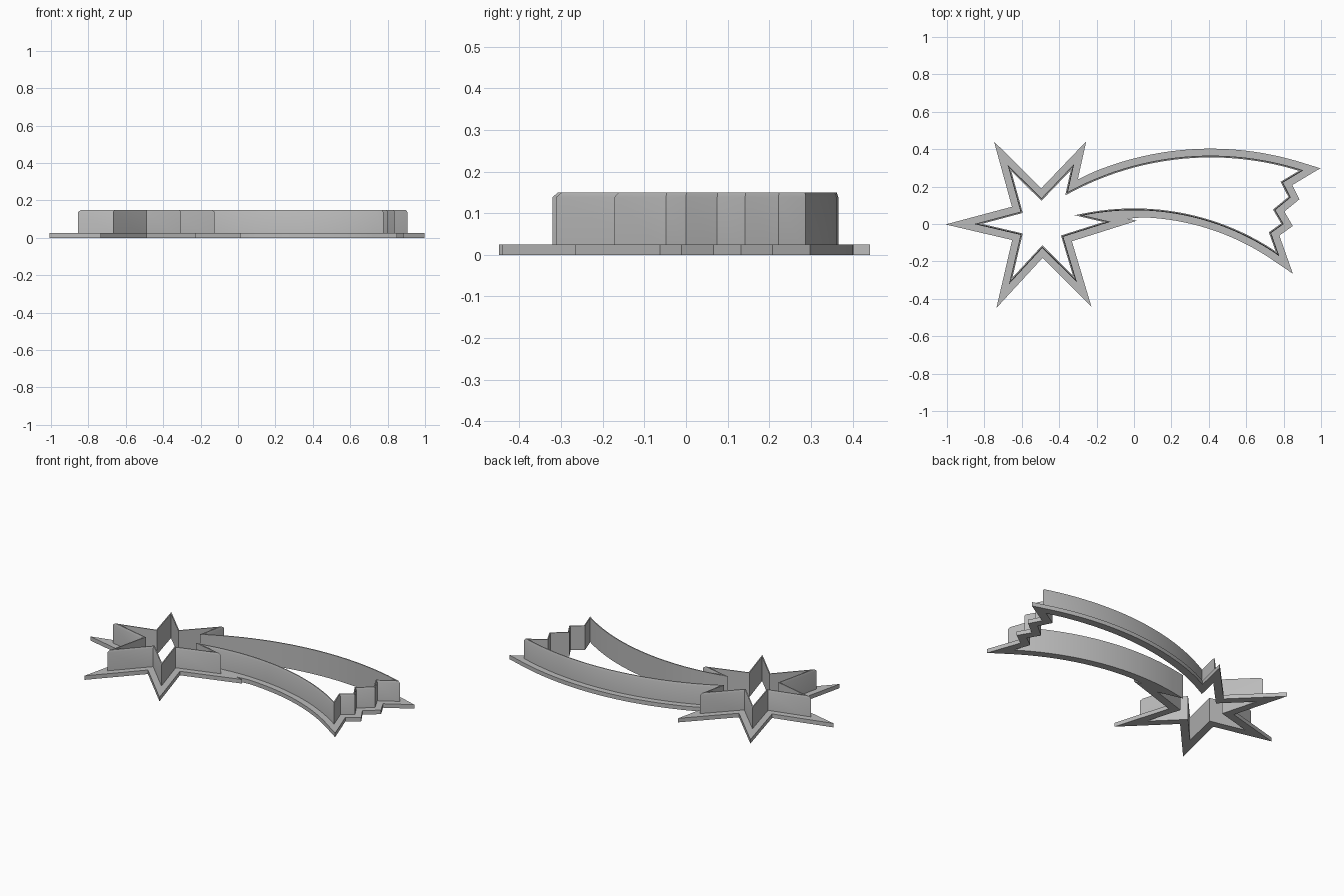
import bpy, bmesh, math
from mathutils import Vector

cube = bpy.data.objects.get("Cube")
if cube:
    bpy.data.objects.remove(cube, do_unlink=True)

WALL_HEIGHT, BEVEL_START, FLANGE_HEIGHT = 0.15, 0.138, 0.025
WALL_THICKNESS, BEVEL, FLANGE_WIDTH = 0.01, 0.004, 0.037

grey = bpy.data.materials.new("plain grey")
grey.use_nodes = True
colour = (0.5, 0.5, 0.5, 1)
grey.diffuse_color = colour
grey.node_tree.nodes["Principled BSDF"].inputs["Base Color"].default_value = colour


def arc(a, b, radius, steps=24):
    """Points on an upward-bulging arc from a to b, left to right."""
    a, b = Vector(a), Vector(b)
    chord = b - a
    down = Vector((chord.y, -chord.x)).normalized()
    centre = (a + b) / 2 + down * math.sqrt(radius ** 2 - (chord.length / 2) ** 2)
    start = math.atan2(*(a - centre).yx)
    end = math.atan2(*(b - centre).yx)
    angles = [start + (end - start) * i / steps for i in range(steps + 1)]
    return [centre + radius * Vector((math.cos(t), math.sin(t))) for t in angles]


def offset(points, distance):
    """Mitred offset of a clockwise outline; positive goes outward."""
    result = []
    for i, p in enumerate(points):
        d1 = (p - points[i - 1]).normalized()
        d2 = (points[(i + 1) % len(points)] - p).normalized()
        n1, n2 = Vector((-d1.y, d1.x)), Vector((-d2.y, d2.x))
        result.append(p + (n1 + n2) * distance / (1 + n1.dot(n2)))
    return result


# Outline parts, clockwise from the star's far point
star_top = [(-0.855, 0), (-0.607, 0.066), (-0.676, 0.317), (-0.495, 0.138), (-0.32, 0.321)]
tail_end = [(0.797, 0.222), (0.838, 0.142), (0.756, 0.075), (0.80, 0), (0.733, -0.048)]
star_bottom = [(-0.125, 0.012), (-0.378, -0.068), (-0.305, -0.312),
               (-0.49, -0.128), (-0.668, -0.321), (-0.607, -0.058)]
upper_tail = arc((-0.353, 0.172), (0.906, 0.287), 1.6)
lower_tail = arc((-0.27, 0.046), (0.777, -0.172), 1.35)


def outline(upper, lower):
    corners = [[Vector(p) for p in part] for part in (star_top, tail_end, star_bottom)]
    return corners[0] + upper + corners[1] + lower[::-1] + corners[2]


def finish(obj):
    obj.data.materials.clear()
    obj.data.materials.append(grey)
    bpy.ops.object.select_all(action='DESELECT')
    obj.select_set(True)
    bpy.context.view_layer.objects.active = obj
    bpy.ops.object.shade_smooth_by_angle(angle=math.radians(20))


# Upright wall with a bevelled outer top edge
edge = outline(upper_tail, lower_tail)
inner = offset(edge, -WALL_THICKNESS)
rings = [(edge, 0), (edge, BEVEL_START), (offset(edge, -BEVEL), WALL_HEIGHT),
         (inner, WALL_HEIGHT), (inner, 0)]
bm = bmesh.new()
loops = [[bm.verts.new((p.x, p.y, z)) for p in ring] for ring, z in rings]
for k, low in enumerate(loops):
    high = loops[(k + 1) % len(loops)]
    for i in range(len(low)):
        j = (i + 1) % len(low)
        bm.faces.new((low[i], low[j], high[j], high[i]))
bmesh.ops.recalc_face_normals(bm, faces=bm.faces)
mesh = bpy.data.meshes.new("cutter_wall")
bm.to_mesh(mesh)
bm.free()
wall = bpy.data.objects.new("cutter_wall", mesh)
bpy.context.collection.objects.link(wall)
finish(wall)

# Flat flange around the foot, with the narrow corners left straight
rim = offset(outline(upper_tail[:1] + upper_tail[3:], lower_tail[:1] + lower_tail[7:]),
             FLANGE_WIDTH)
curve = bpy.data.curves.new("base_flange", 'CURVE')
curve.dimensions = '2D'
curve.fill_mode = 'BOTH'
curve.extrude = FLANGE_HEIGHT / 2
for loop in (rim, edge):
    spline = curve.splines.new('POLY')
    spline.points.add(len(loop) - 1)
    for point, p in zip(spline.points, loop):
        point.co = (p.x, p.y, 0, 1)
    spline.use_cyclic_u = True
flange = bpy.data.objects.new("base_flange", curve)
flange.location.z = FLANGE_HEIGHT / 2
bpy.context.collection.objects.link(flange)
bpy.ops.object.select_all(action='DESELECT')
flange.select_set(True)
bpy.context.view_layer.objects.active = flange
bpy.ops.object.convert(target='MESH')

# Weld the flange and point its faces outward
bm = bmesh.new()
bm.from_mesh(flange.data)
bmesh.ops.remove_doubles(bm, verts=bm.verts, dist=0.0001)
bmesh.ops.recalc_face_normals(bm, faces=bm.faces)
bm.to_mesh(flange.data)
bm.free()
finish(flange)
